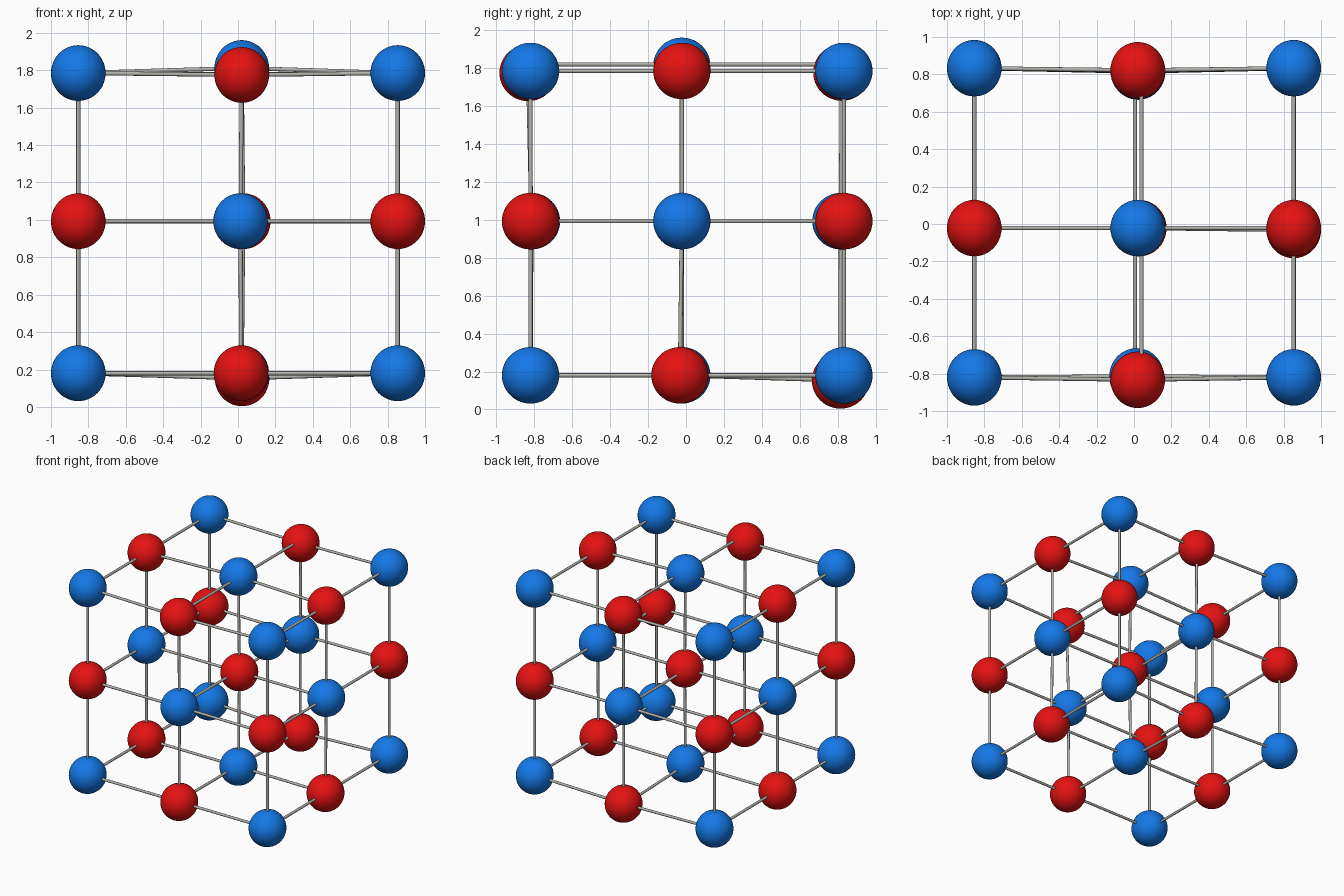
import bpy
from mathutils import Vector

if "Cube" in bpy.data.objects:
    bpy.data.objects.remove(bpy.data.objects["Cube"])


def material(name, rgb):
    m = bpy.data.materials.new(name)
    m.diffuse_color = (*rgb, 1)
    m.use_nodes = True
    m.node_tree.nodes["Principled BSDF"].inputs["Base Color"].default_value = m.diffuse_color
    return m


BLUE = material("blue", (0.007, 0.19, 0.80))
RED = material("red", (0.78, 0.006, 0.006))
GREY = material("rod grey", (0.45, 0.45, 0.42))

XS = (-0.854, 0.02, 0.854)
YS = (-0.82, -0.022, 0.833)
ZS = (0.18, 0.993, 1.785)
RADII = (0.146, 0.151, 0.149)
ROD_RADIUS = 0.011

# Small hand-placed deviations from the regular grid
SHIFT = {
    (1, 0, 2): (0, -0.013, -0.01),
    (1, 1, 2): (0, 0, 0.027),
    (1, 2, 2): (0, -0.011, -0.008),
    (1, 0, 1): (-0.006, 0.005, 0),
    (1, 1, 1): (0.008, 0, 0),
    (1, 2, 1): (0, -0.016, 0),
    (1, 0, 0): (-0.004, 0, 0),
    (2, 1, 0): (0, -0.01, 0),
    (1, 2, 0): (0.002, -0.018, -0.027),
}


def centre(key):
    i, j, k = key
    return Vector((XS[i], YS[j], ZS[k])) + Vector(SHIFT.get(key, (0, 0, 0)))


def ball(key):
    bpy.ops.mesh.primitive_uv_sphere_add(segments=40, ring_count=24, radius=1,
                                         location=centre(key))
    o = bpy.context.object
    o.name = "ball_%d_%d_%d" % key
    o.scale = RADII
    bpy.ops.object.shade_smooth()
    o.data.materials.append(BLUE if sum(key) % 2 == 0 else RED)


def rod(a, b, name):
    d = b - a
    bpy.ops.mesh.primitive_cylinder_add(vertices=16, radius=ROD_RADIUS,
                                        depth=d.length, location=(a + b) / 2)
    o = bpy.context.object
    o.name = name
    o.rotation_euler = d.to_track_quat('Z', 'Y').to_euler()
    bpy.ops.object.shade_smooth_by_angle()
    o.data.materials.append(GREY)


# Lattice of alternating balls
keys = [(i, j, k) for i in range(3) for j in range(3) for k in range(3)]
for key in keys:
    ball(key)

# Rods to the next ball along each axis
for key in keys:
    for axis, label in enumerate("xyz"):
        if key[axis] == 2:
            continue
        nxt = list(key)
        nxt[axis] += 1
        a, b = centre(key), centre(tuple(nxt))
        # Middle depth rods sit slightly beside the ball centres
        if axis == 1 and key[0] == 1:
            a.x = b.x = 0.04 if key[2] == 2 else 0.005
            if key[2] == 2:
                a.z = b.z = 1.82
        rod(a, b, "rod_%s_%d_%d_%d" % (label, *key))
